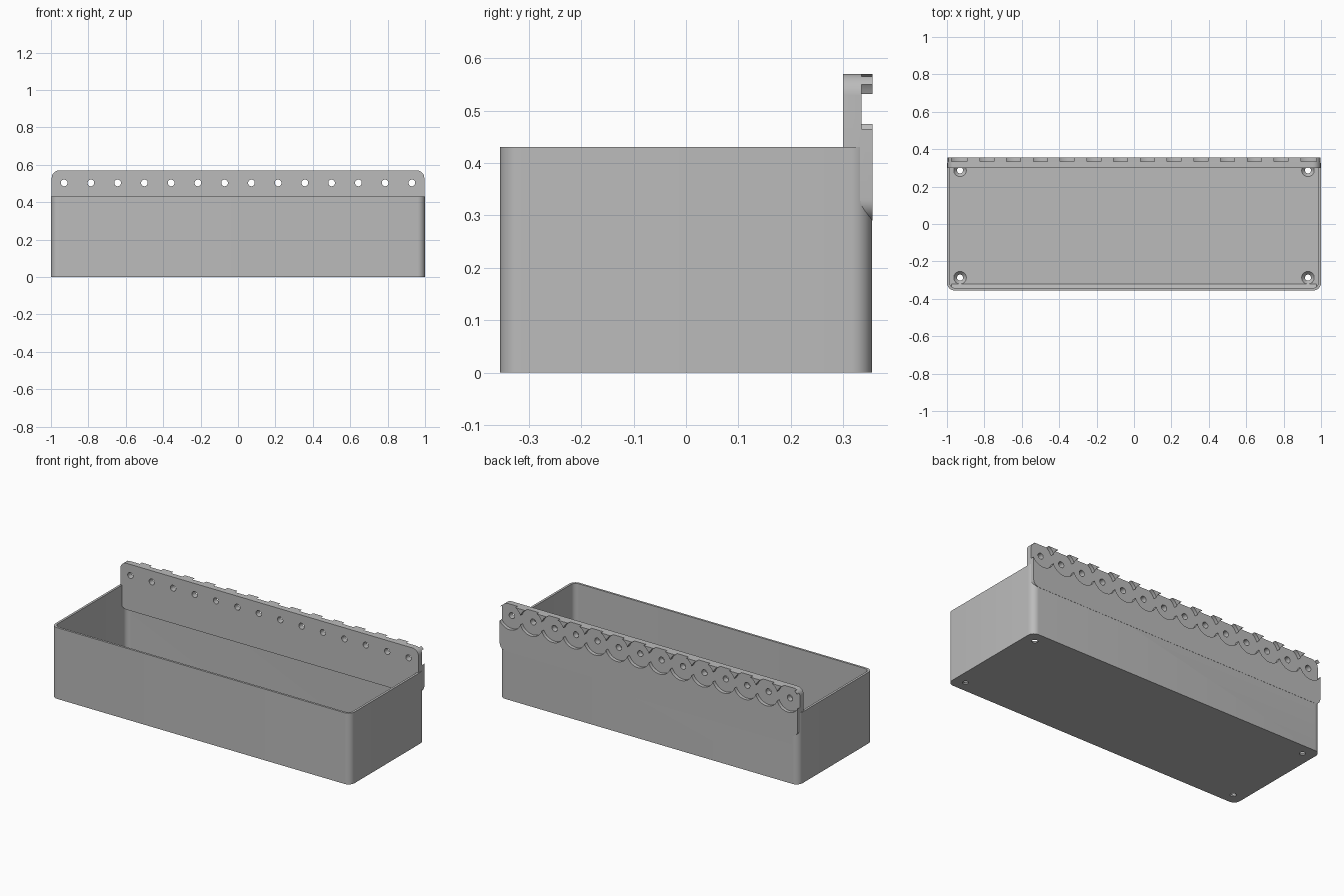
import bpy, bmesh, math
from mathutils import Matrix

if "Cube" in bpy.data.objects:
    bpy.data.objects.remove(bpy.data.objects["Cube"])

grey = bpy.data.materials.new("plain grey")
grey.use_nodes = True
colour = (0.5, 0.5, 0.5, 1)
grey.diffuse_color = colour
grey.node_tree.nodes["Principled BSDF"].inputs["Base Color"].default_value = colour

HOLES, PITCH, HOLE_Z, SCALLOP = 14, 0.143, 0.503, 0.077
hole_x = [(i - (HOLES - 1) / 2) * PITCH for i in range(HOLES)]


def add_object(name, bm):
    bmesh.ops.recalc_face_normals(bm, faces=bm.faces)
    mesh = bpy.data.meshes.new(name)
    bm.to_mesh(mesh)
    bm.free()
    mesh.materials.append(grey)
    obj = bpy.data.objects.new(name, mesh)
    bpy.context.collection.objects.link(obj)
    return obj


def rounded_rect(hw, hh, r, steps=8):
    """Outline centred on the origin."""
    pts = []
    for k, (sx, sy) in enumerate(((1, 1), (-1, 1), (-1, -1), (1, -1))):
        for i in range(steps + 1):
            a = (k + i / steps) * math.pi / 2
            pts.append((sx * (hw - r) + r * math.cos(a), sy * (hh - r) + r * math.sin(a)))
    return pts


def prism(name, outline, lo, hi, axis):
    """Extrude a 2D outline from lo to hi along x, y or z."""
    place = {"x": lambda a, b, d: (d, a, b),
             "y": lambda a, b, d: (a, d, b),
             "z": lambda a, b, d: (a, b, d)}[axis]
    bm = bmesh.new()
    face = bm.faces.new([bm.verts.new(place(a, b, lo)) for a, b in outline])
    moved = bmesh.ops.extrude_face_region(bm, geom=[face])["geom"]
    verts = [v for v in moved if isinstance(v, bmesh.types.BMVert)]
    bmesh.ops.translate(bm, vec=place(0, 0, hi - lo), verts=verts)
    return add_object(name, bm)


def cut(obj, cutter):
    mod = obj.modifiers.new("cut", "BOOLEAN")
    mod.operation, mod.solver, mod.object = "DIFFERENCE", "EXACT", cutter


def finish(obj, cutters):
    for c in cutters:
        cut(obj, c)
    bpy.context.view_layer.objects.active = obj
    bpy.ops.object.select_all(action="DESELECT")
    obj.select_set(True)
    for mod in list(obj.modifiers):
        bpy.ops.object.modifier_apply(modifier=mod.name)
    bpy.ops.object.shade_smooth_by_angle(angle=math.radians(30))


# Cutter: bin cavity
cavity = prism("cavity_cutter", rounded_rect(0.986, 0.342, 0.03), 0.02, 0.6, "z")

# Cutter: countersunk screw holes in the floor corners
bm = bmesh.new()
for x in (-0.93, 0.93):
    for y in (-0.287, 0.287):
        bmesh.ops.create_cone(bm, cap_ends=True, segments=32, radius1=0.012, radius2=0.038,
                              depth=0.03, matrix=Matrix.Translation((x, y, 0.01)))
floor_holes = add_object("floor_hole_cutter", bm)

# Cutter: row of peg holes through the back plate
bm = bmesh.new()
for x in hole_x:
    bmesh.ops.create_cone(bm, cap_ends=True, segments=24, radius1=0.018, radius2=0.018, depth=0.2,
                          matrix=Matrix.Translation((x, 0.33, HOLE_Z)) @ Matrix.Rotation(math.pi / 2, 4, "X"))
peg_holes = add_object("peg_hole_cutter", bm)

# Cutter: overlapping round recesses behind the peg holes
half = math.acos(PITCH / 2 / SCALLOP)
outline = []
for side, xs in ((-1, hole_x), (1, hole_x[::-1])):
    for x in xs:
        for i in range(24):
            a = math.pi - half - i / 24 * (math.pi - 2 * half)
            outline.append((x - side * SCALLOP * math.cos(a), HOLE_Z + side * SCALLOP * math.sin(a)))
# Each sweep runs along its row of arcs: bottom first, then back along the top
count = len(outline) // 2
bottom = sorted(outline[:count])
top = sorted(outline[count:], reverse=True)
scallops = prism("scallop_cutter", bottom + top, 0.335, 0.4, "y")

# Bin body
body = prism("bin_body", rounded_rect(1.0, 0.355, 0.04), 0, 0.43, "z")
finish(body, [cavity, floor_holes, scallops])

# Back plate
plate = prism("back_plate", [(a, b + 0.43) for a, b in rounded_rect(0.996, 0.14, 0.04)], 0.3, 0.356, "y")
finish(plate, [peg_holes, scallops])

# Sloped strip along the inside front of the floor
prism("front_floor_slope", [(-0.345, 0.018), (-0.32, 0.018), (-0.345, 0.045)], -0.975, 0.975, "x")

for helper in (cavity, floor_holes, peg_holes, scallops):
    bpy.data.objects.remove(helper)
